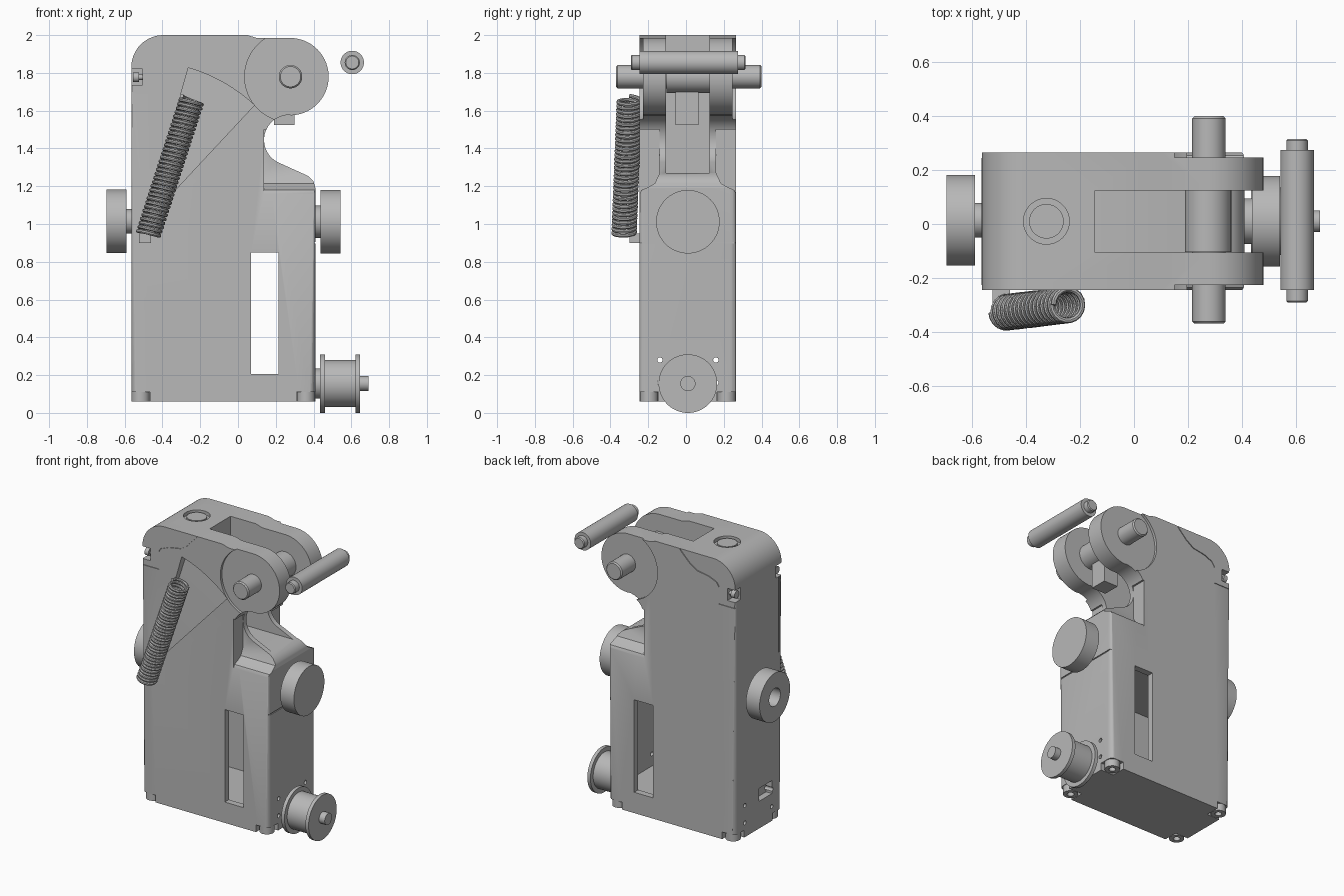
import bpy, bmesh, math
from mathutils import Vector

cube = bpy.data.objects.get("Cube")
if cube:
    bpy.data.objects.remove(cube, do_unlink=True)

GREY = (0.48, 0.48, 0.48, 1)
mat = bpy.data.materials.new("plain_grey")
mat.use_nodes = True
mat.diffuse_color = GREY
mat.node_tree.nodes["Principled BSDF"].inputs["Base Color"].default_value = GREY

MID = 0.01                      # centre line of the body in y
FRONT, BACK = -0.245, 0.265


def activate(ob):
    bpy.ops.object.select_all(action='DESELECT')
    ob.select_set(True)
    bpy.context.view_layer.objects.active = ob


def finish(ob):
    activate(ob)
    bpy.ops.object.shade_smooth_by_angle(angle=math.radians(32))
    return ob


def make(name, bm):
    bmesh.ops.recalc_face_normals(bm, faces=bm.faces)
    me = bpy.data.meshes.new(name)
    bm.to_mesh(me)
    bm.free()
    ob = bpy.data.objects.new(name, me)
    me.materials.append(mat)
    bpy.context.scene.collection.objects.link(ob)
    return ob


def loft(name, a, b):
    """Solid between two matching outlines."""
    bm = bmesh.new()
    va, vb = ([bm.verts.new(p) for p in ring] for ring in (a, b))
    bm.faces.new(va)
    bm.faces.new(vb[::-1])
    for i in range(len(a)):
        j = (i + 1) % len(a)
        bm.faces.new((va[i], vb[i], vb[j], va[j]))
    return make(name, bm)


def slab(name, pts, y0, y1):
    """Extrude an (x, z) outline along y."""
    return loft(name, [(x, y0, z) for x, z in pts], [(x, y1, z) for x, z in pts])


def box(name, x0, x1, y0, y1, z0, z1):
    return slab(name, [(x0, z0), (x1, z0), (x1, z1), (x0, z1)], y0, y1)


def arc(cx, cz, r, a0, a1, n):
    angles = [math.radians(a0 + (a1 - a0) * i / n) for i in range(n + 1)]
    return [(cx + r * math.cos(a), cz + r * math.sin(a)) for a in angles]


def turned(name, axis, centre, steps, n=48):
    """Lathe a list of (position, radius) along an axis; centre gives the other two."""
    bm = bmesh.new()
    rings = []
    for t, r in steps:
        ring = []
        for u, v in arc(*centre, r, 0, 360 - 360 / n, n - 1):
            ring.append(bm.verts.new({'x': (t, u, v), 'y': (u, t, v), 'z': (u, v, t)}[axis]))
        rings.append(ring)
    for a, b in zip(rings, rings[1:]):
        for i in range(n):
            j = (i + 1) % n
            bm.faces.new((a[i], a[j], b[j], b[i]))
    bm.faces.new(rings[0])
    bm.faces.new(rings[-1])
    return make(name, bm)


def cut(ob, cutter):
    mod = ob.modifiers.new("cut", 'BOOLEAN')
    mod.operation = 'DIFFERENCE'
    mod.solver = 'EXACT'
    mod.object = cutter
    activate(ob)
    bpy.ops.object.modifier_apply(modifier=mod.name)
    bpy.data.objects.remove(cutter, do_unlink=True)


# Housing: side outline with hinge ears, concave neck and rounded shoulder
outline = [(-0.565, 0.06), (0.41, 0.06), (0.41, 1.19), (0.4, 1.225), (0.37, 1.255)]
outline += arc(0.27, 1.445, 0.132, 243, 90, 20)
outline += arc(0.275, 1.78, 0.205, -88, 90, 28)
outline += [(0.1, 1.985), (0.05, 2.0)]
outline += arc(-0.395, 1.83, 0.17, 90, 180, 14)
housing = slab("housing", outline, FRONT, BACK)
bm = bmesh.new()
bm.from_mesh(housing.data)
corners = [e for e in bm.edges
           if abs(e.verts[0].co.z - e.verts[1].co.z) > 1
           and abs(e.verts[0].co.x - e.verts[1].co.x) < 0.01]
bmesh.ops.bevel(bm, geom=corners, offset=0.03, segments=5, profile=0.5, affect='EDGES')
bm.to_mesh(housing.data)
bm.free()

# Slot between the ears, inner chamber and through window
cut(housing, box("cutter", -0.145, 0.6, -0.105, 0.125, 1.27, 2.2))
cut(housing, box("cutter", -0.35, 0.36, -0.2, 0.22, 0.195, 0.86))
cut(housing, box("cutter", 0.07, 0.215, -0.5, 0.5, 0.205, 0.85))

# Mirrored details on both broad sides
shoulder = [(0.3, 1.16), (0.255, 1.16), (0.245, 1.18), (0.21, 1.195),
            (0.175, 1.215), (0.15, 1.27), (0.15, 1.5), (0.3, 1.5)]
seam = [(-0.44, 1.81), (-0.42, 1.84), (-0.36, 1.865), (-0.27, 1.88),
        (-0.21, 1.92), (-0.14, 1.99)]
for s in (-1, 1):
    face = FRONT if s < 0 else BACK
    cut(housing, loft("cutter", [(0.138, MID + s * y, z) for y, z in shoulder],
                      [(0.6, MID + s * y, z) for y, z in shoulder]))
    cut(housing, turned("cutter", 'y', (0.275, 1.78),
                        [(face - s * 0.018, 0.24), (face + s * 0.1, 0.24)], 64))
    strip = seam + [(x, z + 0.008) for x, z in seam[::-1]]
    cut(housing, slab("cutter", strip, face - s * 0.006, face + s * 0.05))
    cut(housing, box("cutter", -0.6, -0.44, *sorted((face - s * 0.005, face + s * 0.05)),
                     1.692, 1.698))
    # Corner screw recess
    cut(housing, box("cutter", -0.6, -0.505, *sorted((face - s * 0.06, face + s * 0.05)),
                     1.735, 1.82))
    finish(turned("corner_screw", 'x', (face - s * 0.032, 1.777),
                  [(-0.555, 0.026), (-0.525, 0.026), (-0.525, 0.014), (-0.5, 0.014)], 20))
    # Holes through the narrow ends
    for z in (0.16, 0.28):
        cut(housing, turned("cutter", 'x', (MID + s * 0.148, z),
                            [(-0.7, 0.014), (0.6, 0.014)], 16))
    # Bottom corner notches with bored lugs
    for x0, x1, cx in ((-0.7, -0.465, -0.515), (0.31, 0.5, 0.36)):
        cut(housing, box("cutter", x0, x1, *sorted((face - s * 0.1, face + s * 0.1)), 0, 0.11))
        finish(turned("bottom_lug", 'z', (cx, face - s * 0.05),
                      [(0.115, 0.048), (0.06, 0.048), (0.06, 0.022), (0.09, 0.022)], 24))

# Wedge pocket behind the spring, deepest at its curved upper edge
rim = arc(-0.5, 1.0, 0.86, 47, 74, 14)
cut(housing, loft("cutter", [(-0.5, -0.4, 1.0)] + [(x, -0.4, z) for x, z in rim],
                  [(-0.5, FRONT - 0.002, 1.0)] + [(x, FRONT + 0.055, z) for x, z in rim]))

# End slot, end panel seam and round seat on the top
cut(housing, box("cutter", -0.6, -0.52, -0.14, 0.0, 0.25, 0.34))
cut(housing, box("cutter", 0.404, 0.5, -0.4, 0.4, 0.897, 0.905))
cut(housing, turned("cutter", 'z', (-0.325, MID), [(1.975, 0.085), (2.1, 0.085)]))
finish(housing)
finish(turned("top_button", 'z', (-0.325, MID), [(1.95, 0.064), (1.994, 0.064)]))

# Hinge pin, sleeve and hanging lever
finish(turned("hinge_pin", 'y', (0.278, 1.78),
              [(-0.37, 0.054), (-0.362, 0.062), (0.392, 0.062), (0.4, 0.054)]))
finish(turned("hinge_sleeve", 'y', (0.275, 1.78), [(-0.104, 0.086), (0.124, 0.086)]))
finish(box("hinge_lever", 0.19, 0.3, -0.055, 0.065, 1.525, 1.75))

# Separate roller pin with stepped ends
finish(turned("loose_pin", 'y', (0.605, 1.855),
              [(-0.292, 0.034), (-0.286, 0.04), (-0.245, 0.04), (-0.245, 0.062),
               (0.275, 0.062), (0.275, 0.04), (0.309, 0.04), (0.315, 0.034)]))

# Knobs and pulley on the narrow ends
finish(turned("left_end_knob", 'x', (MID + 0.004, 1.015),
              [(-0.62, 0.062), (-0.695, 0.062), (-0.695, 0.168), (-0.59, 0.168),
               (-0.59, 0.064), (-0.55, 0.064)], 64))
finish(turned("right_end_knob", 'x', (MID, 1.012),
              [(0.4, 0.085), (0.437, 0.085), (0.437, 0.168), (0.542, 0.168)], 64))
finish(turned("pulley", 'x', (MID, 0.155),
              [(0.4, 0.08), (0.435, 0.08), (0.435, 0.155), (0.46, 0.155), (0.46, 0.125),
               (0.622, 0.125), (0.622, 0.155), (0.646, 0.155), (0.646, 0.04), (0.69, 0.04)], 64))

# Coil spring and its lower anchor
foot, head = Vector((-0.475, -0.328, 0.945)), Vector((-0.243, -0.3, 1.66))
axis = (head - foot).normalized()
side = axis.cross(Vector((0, 1, 0))).normalized()
out = axis.cross(side)
turns, per = 33, 18
curve = bpy.data.curves.new("coil_spring", 'CURVE')
curve.dimensions = '3D'
curve.bevel_depth = 0.0105
curve.bevel_resolution = 2
curve.use_fill_caps = True
spline = curve.splines.new('POLY')
spline.points.add(turns * per)
for i, p in enumerate(spline.points):
    a = math.tau * i / per
    pos = foot.lerp(head, i / (turns * per)) + 0.058 * (side * math.cos(a) + out * math.sin(a))
    p.co = (*pos, 1)
curve.materials.append(mat)
spring = bpy.data.objects.new("coil_spring", curve)
bpy.context.scene.collection.objects.link(spring)
activate(spring)
bpy.ops.object.convert(target='MESH')
finish(bpy.context.view_layer.objects.active)
finish(box("spring_anchor", -0.525, -0.46, -0.3, -0.24, 0.9, 0.95))
